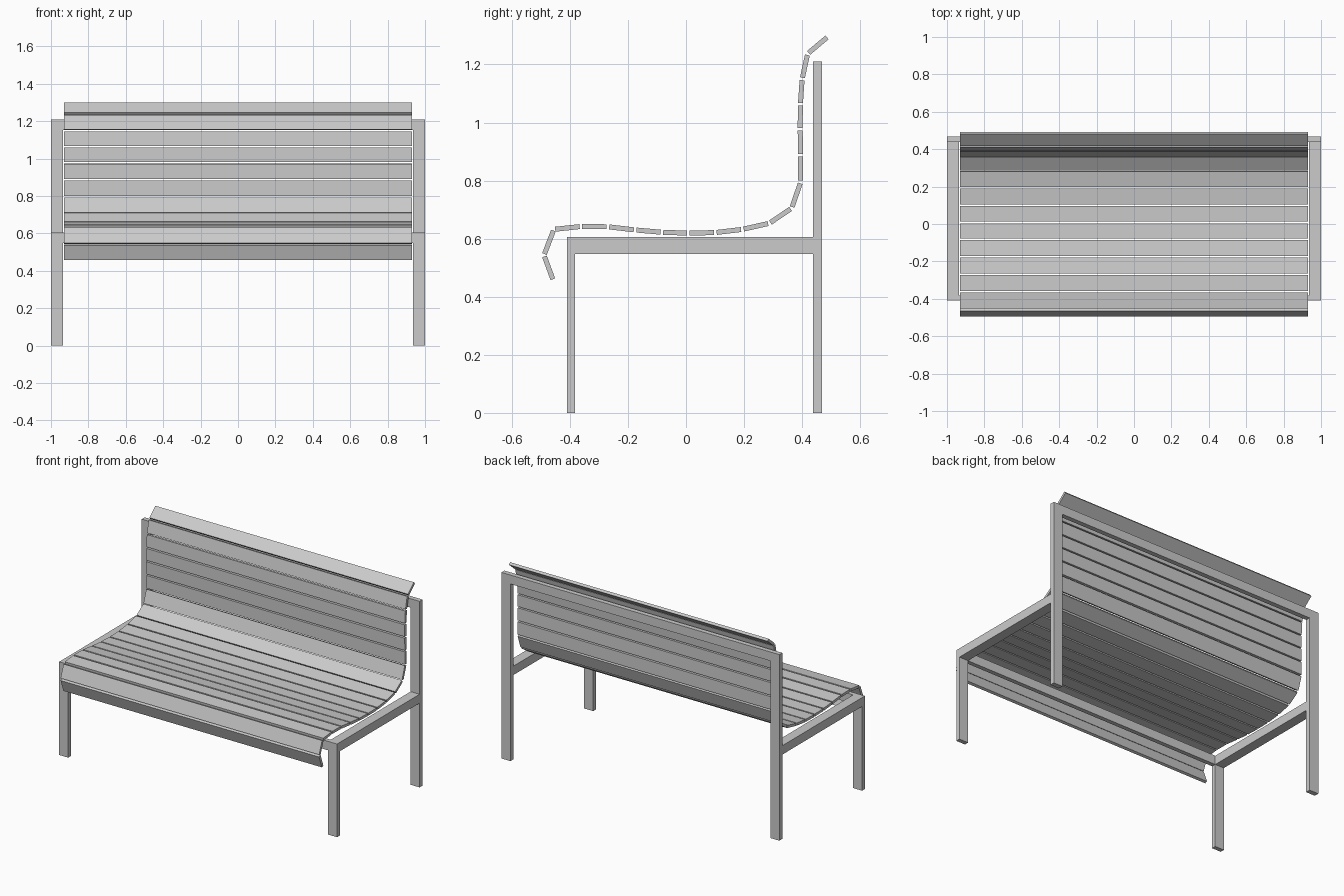
import bpy
from mathutils import Vector

if "Cube" in bpy.data.objects:
    bpy.data.objects.remove(bpy.data.objects["Cube"])


def prism(name, outline, x0, x1):
    """Extrude a closed (y, z) outline along x."""
    n = len(outline)
    verts = [(x, y, z) for x in (x0, x1) for y, z in outline]
    faces = [tuple(range(n))[::-1], tuple(range(n, 2 * n))]
    faces += [(i, (i + 1) % n, n + (i + 1) % n, n + i) for i in range(n)]
    mesh = bpy.data.meshes.new(name)
    mesh.from_pydata(verts, [], faces)
    obj = bpy.data.objects.new(name, mesh)
    bpy.context.collection.objects.link(obj)
    return obj


def box(name, x, y, z):
    return prism(name, [(y[0], z[0]), (y[1], z[0]), (y[1], z[1]), (y[0], z[1])], *x)


# Side frames: front leg, seat rail and tall back post on each side
for side, x in (("left", (-1.0, -0.935)), ("right", (0.935, 1.0))):
    box(f"front_leg_{side}", x, (-0.41, -0.382), (0, 0.548))
    box(f"side_rail_{side}", x, (-0.41, 0.438), (0.548, 0.606))
    box(f"back_post_{side}", x, (0.438, 0.469), (0, 1.21))

# Cross rails joining the two sides
box("front_rail", (-0.935, 0.935), (-0.41, -0.382), (0.548, 0.606))
box("top_back_rail", (-0.935, 0.935), (0.438, 0.469), (1.152, 1.21))

# Curved seat and back: joints of the slat centre line, front lip to top
path = [(-0.457, 0.456), (-0.489, 0.543), (-0.455, 0.632), (-0.362, 0.642),
        (-0.269, 0.641), (-0.175, 0.630), (-0.083, 0.622), (0.008, 0.619),
        (0.101, 0.621), (0.194, 0.632), (0.287, 0.653), (0.364, 0.705),
        (0.395, 0.795), (0.395, 0.887), (0.393, 0.977), (0.394, 1.063),
        (0.400, 1.150), (0.419, 1.237), (0.489, 1.296)]
gap, half = 0.0045, 0.0085
for i, (a, b) in enumerate(zip(path, path[1:])):
    a, b = Vector(a), Vector(b)
    d = (b - a).normalized()
    n = Vector((-d.y, d.x)) * half
    a, b = a + d * gap, b - d * gap
    prism(f"slat_{i + 1:02d}", [a - n, b - n, b + n, a + n], -0.93, 0.93)
